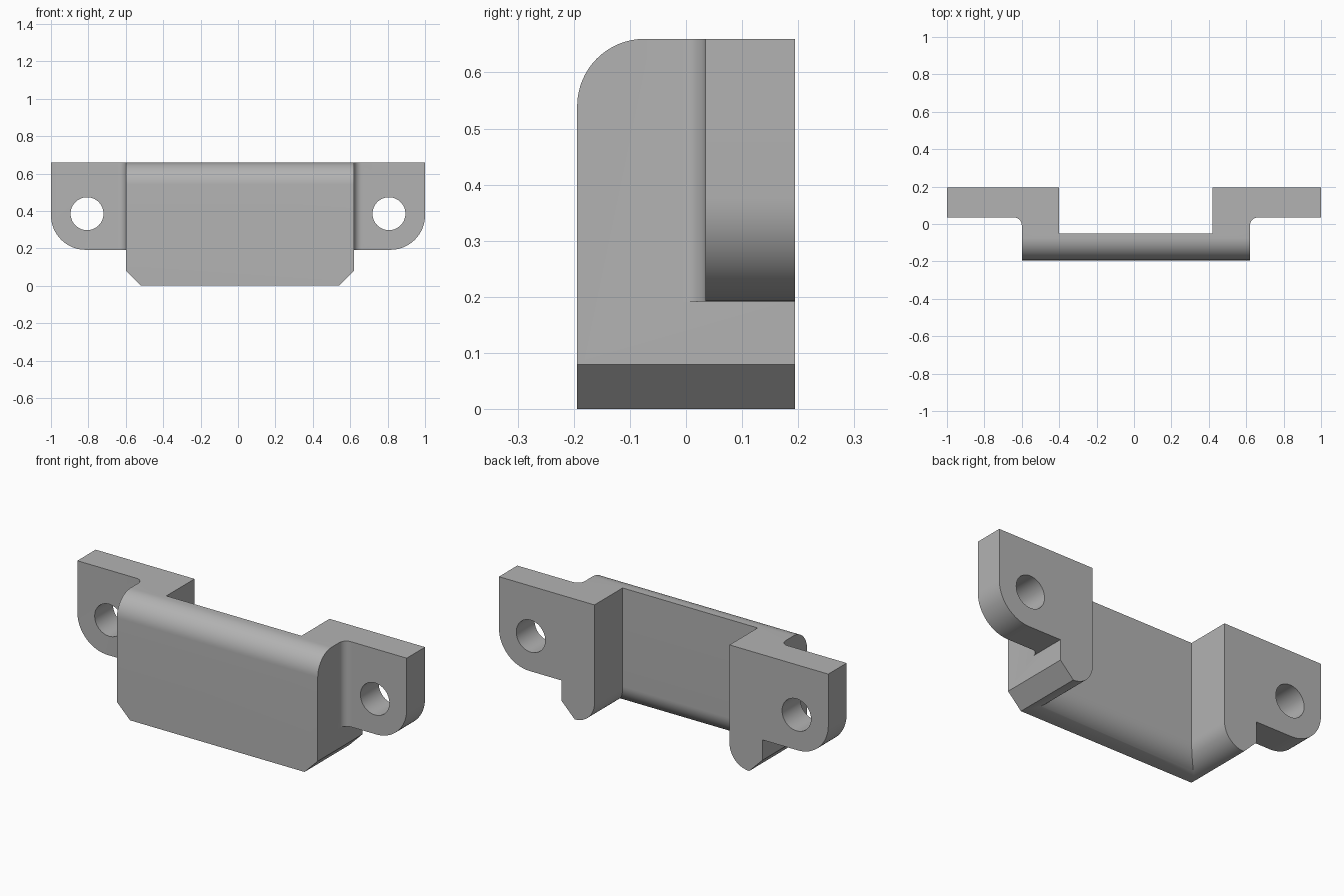
import bpy
import bmesh
from math import sin, cos, pi

cube = bpy.data.objects.get("Cube")
if cube:
    bpy.data.objects.remove(cube, do_unlink=True)

BACK, FRONT, TOP = 0.194, -0.194, 0.66
LEFT, RIGHT = 0.62, -0.60          # outer sides of the bracket body
WALL = 0.20                        # side post thickness
EAR_Z, EAR_Y = 0.192, 0.035

grey = bpy.data.materials.new("plain grey")
grey.use_nodes = True
colour = (0.45, 0.45, 0.45, 1)
grey.diffuse_color = colour
grey.node_tree.nodes["Principled BSDF"].inputs["Base Color"].default_value = colour


def loft(bm, rings):
    """Closed solid through rings of equal point count."""
    loops = [[bm.verts.new(p) for p in ring] for ring in rings]
    n = len(loops[0])
    bm.faces.new(loops[0][::-1])
    bm.faces.new(loops[-1])
    for a, b in zip(loops, loops[1:]):
        for i in range(n):
            j = (i + 1) % n
            bm.faces.new((a[i], a[j], b[j], b[i]))


def rect(x0, x1, y0, y1, z):
    return [(x0, y0, z), (x1, y0, z), (x1, y1, z), (x0, y1, z)]


def round_edges(bm, test, size, segments):
    """Bevel the edges whose two ends both pass the test."""
    edges = [e for e in bm.edges if all(test(v.co) for v in e.verts)]
    bmesh.ops.bevel(bm, geom=edges, offset=size, offset_type='OFFSET',
                    segments=segments, profile=0.5, affect='EDGES')


def finish(name, bm):
    bmesh.ops.recalc_face_normals(bm, faces=bm.faces)
    mesh = bpy.data.meshes.new(name)
    bm.to_mesh(mesh)
    bm.free()
    mesh.materials.append(grey)
    obj = bpy.data.objects.new(name, mesh)
    bpy.context.collection.objects.link(obj)
    return obj


def near(a, b):
    return abs(a - b) < 1e-4


def combine(target, tool, operation):
    bpy.context.view_layer.objects.active = target
    mod = target.modifiers.new(operation.lower(), 'BOOLEAN')
    mod.operation, mod.solver, mod.object = operation, 'EXACT', tool
    bpy.ops.object.modifier_apply(modifier=mod.name)
    bpy.data.objects.remove(tool, do_unlink=True)


# Body block: rounded front top edge, chamfered bottom corners
bm = bmesh.new()
loft(bm, [rect(RIGHT, LEFT, FRONT, BACK, z) for z in (0, TOP)])
round_edges(bm, lambda c: near(c.y, FRONT) and near(c.z, TOP), 0.12, 16)
for side in (LEFT, RIGHT):
    round_edges(bm, lambda c: near(c.x, side) and near(c.z, 0), 0.08, 1)
bracket = finish("bracket", bm)

# Rear recess, flaring out at the bottom to round its lower rim
bm = bmesh.new()
R = 0.12


def recess_ring(d, z):
    return rect(RIGHT + WALL - d, LEFT - WALL + d, -0.05 - d, 0.5, z)


rings = [recess_ring(R, -0.1)]
for i in range(17):
    t = pi / 2 * (1 - i / 16)
    rings.append(recess_ring(R * (1 - cos(t)), R * (1 - sin(t))))
rings.append(recess_ring(0, 1))
loft(bm, rings)
combine(bracket, finish("recess_cutter", bm), 'DIFFERENCE')

# Mounting ears with a fillet into the body, a rounded corner and a bolt hole
for s, side in ((1, LEFT), (-1, RIGHT)):
    f = 0.042
    plan = [(side - s * 0.06, BACK), (s, BACK), (s, EAR_Y)]
    for i in range(9):
        t = pi / 2 * i / 8
        plan.append((side + s * f * (1 - sin(t)), EAR_Y - f * (1 - cos(t))))
    plan.append((side - s * 0.06, EAR_Y - f))
    bm = bmesh.new()
    loft(bm, [[(x, y, z) for x, y in plan] for z in (EAR_Z, TOP)])
    round_edges(bm, lambda c: near(c.x, s) and near(c.z, EAR_Z), 0.185, 16)
    ear = finish("ear", bm)

    bm = bmesh.new()
    loft(bm, [[(s * 0.807 + 0.088 * cos(2 * pi * i / 48), y,
                0.385 + 0.088 * sin(2 * pi * i / 48)) for i in range(48)]
              for y in (-0.1, 0.4)])
    combine(ear, finish("hole_cutter", bm), 'DIFFERENCE')
    combine(bracket, ear, 'UNION')

# Smooth the rounded surfaces, keep hard corners crisp
bpy.ops.object.select_all(action='DESELECT')
bracket.select_set(True)
bpy.context.view_layer.objects.active = bracket
bpy.ops.object.shade_smooth_by_angle(angle=pi / 6)
